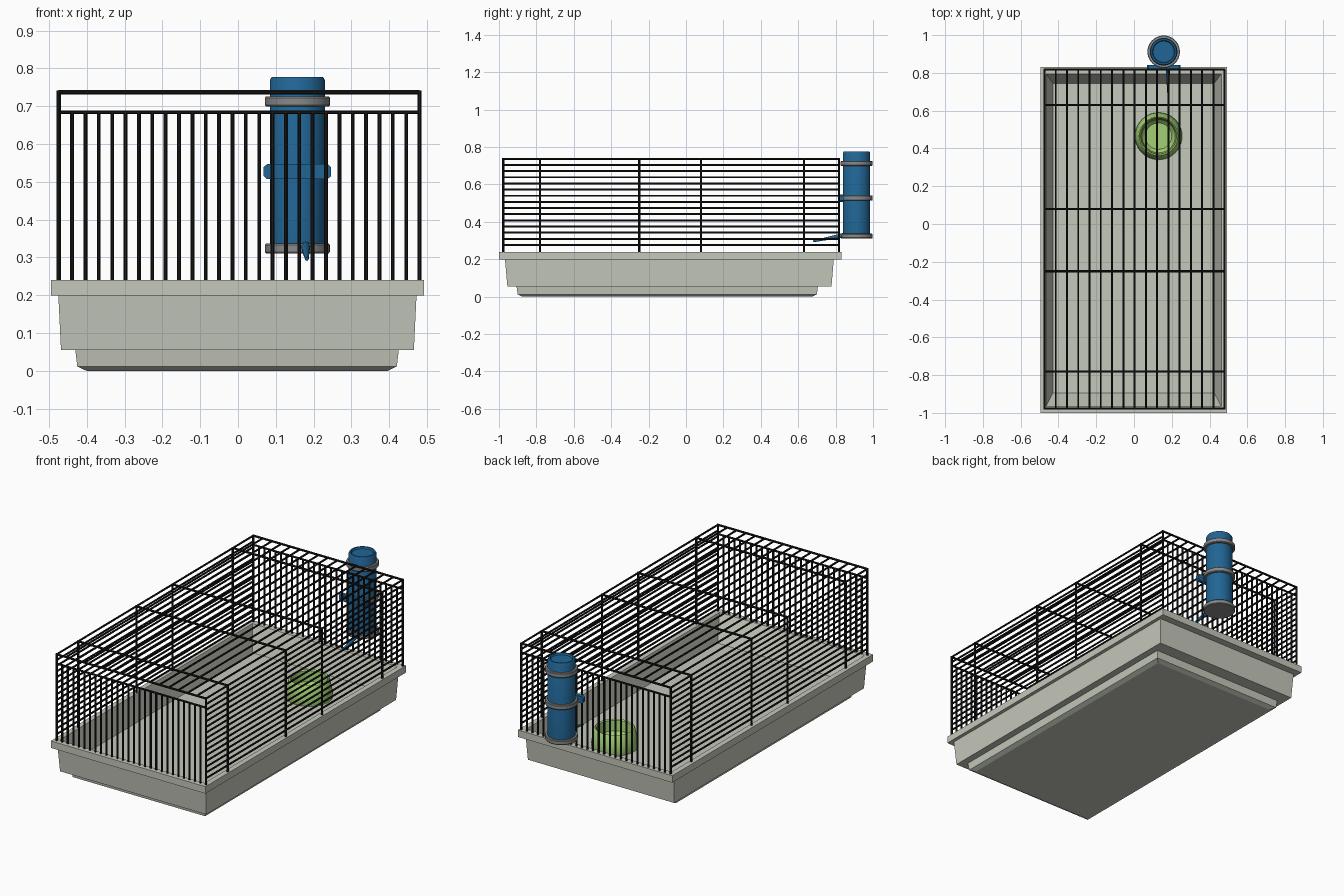
import bpy, bmesh, math
from mathutils import Vector

if "Cube" in bpy.data.objects:
    bpy.data.objects.remove(bpy.data.objects["Cube"])


def mat(name, col):
    m = bpy.data.materials.new(name)
    m.diffuse_color = (*col, 1)
    m.use_nodes = True
    m.node_tree.nodes["Principled BSDF"].inputs["Base Color"].default_value = m.diffuse_color
    return m


CREAM = mat("cream_plastic", (0.56, 0.58, 0.50))
BLACK = mat("black_wire", (0.01, 0.01, 0.01))
BLUE = mat("blue_plastic", (0.015, 0.13, 0.30))
GREY = mat("grey_plastic", (0.25, 0.25, 0.25))
GREEN = mat("green_plastic", (0.36, 0.62, 0.17))


def finish(name, bm, material, smooth=False):
    bmesh.ops.recalc_face_normals(bm, faces=bm.faces)
    me = bpy.data.meshes.new(name)
    bm.to_mesh(me)
    bm.free()
    ob = bpy.data.objects.new(name, me)
    bpy.context.collection.objects.link(ob)
    me.materials.append(material)
    if smooth:
        bpy.ops.object.select_all(action='DESELECT')
        ob.select_set(True)
        bpy.context.view_layer.objects.active = ob
        bpy.ops.object.shade_smooth_by_angle(angle=math.radians(35))
    return ob


def skin(bm, rings):
    """Bridge closed rings of points and cap both ends."""
    vs = [[bm.verts.new(p) for p in r] for r in rings]
    n = len(vs[0])
    for a, b in zip(vs, vs[1:]):
        for i in range(n):
            j = (i + 1) % n
            bm.faces.new((a[i], a[j], b[j], b[i]))
    bm.faces.new(vs[0])
    bm.faces.new(vs[-1])


def lathe(name, prof, cx, cy, material, n=40):
    bm = bmesh.new()
    skin(bm, [[(cx + r * math.cos(2 * math.pi * i / n),
                cy + r * math.sin(2 * math.pi * i / n), z) for i in range(n)]
              for r, z in prof])
    return finish(name, bm, material, True)


def rod(bm, a, b, r=0.0055, r2=None, n=8):
    """Round bar between two points."""
    a, b = Vector(a), Vector(b)
    d = b - a
    rot = d.to_track_quat('Z', 'Y')
    rings = []
    for p, rad in ((a, r), (b, r if r2 is None else r2)):
        rings.append([p + rot @ Vector((rad * math.cos(2 * math.pi * (i + .5) / n),
                                        rad * math.sin(2 * math.pi * (i + .5) / n), 0))
                      for i in range(n)])
    skin(bm, rings)


# Tray: stepped base, flanged rim, sloping inner walls and floor
levels = [
    (-0.40, 0.395, -0.875, 0.675, 0.0),
    (-0.425, 0.42, -0.90, 0.70, 0.012),
    (-0.43, 0.425, -0.906, 0.705, 0.055),
    (-0.468, 0.465, -0.955, 0.778, 0.055),
    (-0.475, 0.472, -0.968, 0.79, 0.20),
    (-0.495, 0.492, -1.0, 0.832, 0.20),
    (-0.495, 0.492, -1.0, 0.832, 0.24),
    (-0.465, 0.462, -0.965, 0.795, 0.24),
    (-0.43, 0.425, -0.895, 0.745, 0.10),
]
bm = bmesh.new()
skin(bm, [[(x0, y0, z), (x1, y0, z), (x1, y1, z), (x0, y1, z)]
          for x0, x1, y0, y1, z in levels])
finish("tray", bm, CREAM)

# Cage extents
X0, X1, Y0, Y1 = -0.474, 0.48, -0.977, 0.817
ZB, ZT, ZH = 0.235, 0.737, 0.684

# End panels: upright bars under a header rail
for name, y in (("front_bars", Y0), ("back_bars", Y1)):
    bm = bmesh.new()
    for i in range(28):
        x = X0 + (X1 - X0) * i / 27
        rod(bm, (x, y, ZB), (x, y, ZT if i in (0, 27) else ZH))
    rod(bm, (X0, y, ZH), (X1, y, ZH))
    finish(name, bm, BLACK, True)

# Side panels: long horizontal bars
for name, x in (("left_side_bars", X0), ("right_side_bars", X1)):
    bm = bmesh.new()
    for i in range(15):
        z = ZT - 0.0329 * i
        rod(bm, (x, Y0, z), (x, Y1, z))
    finish(name, bm, BLACK, True)

# Roof bars
bm = bmesh.new()
for i in range(1, 16):
    x = X0 + (X1 - X0) * i / 16
    rod(bm, (x, Y0, ZT), (x, Y1, ZT))
finish("roof_bars", bm, BLACK, True)

# Support hoops over the roof and down both sides
bm = bmesh.new()
for y in (Y0, -0.78, -0.25, 0.08, 0.63, Y1):
    rod(bm, (X0, y, ZT), (X1, y, ZT), 0.006)
    for x in (X0, X1):
        rod(bm, (x, y, ZB), (x, y, ZT + 0.004), 0.006)
finish("support_hoops", bm, BLACK, True)

# Food bowl with a wide foot
lathe("food_bowl", [(0.10, 0.10), (0.122, 0.103), (0.125, 0.115), (0.12, 0.15),
                    (0.108, 0.208), (0.102, 0.214), (0.095, 0.208),
                    (0.088, 0.15), (0.07, 0.13)], 0.13, 0.465, GREEN)

# Water bottle
BX, BY = 0.157, 0.912
lathe("bottle_body", [(0.073, 0.32), (0.073, 0.768), (0.068, 0.777),
                      (0.060, 0.777), (0.056, 0.768)], BX, BY, BLUE)
for name, z0, z1 in (("bottle_top_ring", 0.699, 0.726), ("bottle_middle_ring", 0.514, 0.541),
                     ("bottle_base_cap", 0.311, 0.337)):
    lathe(name, [(0.083, z0), (0.086, z0 + 0.004), (0.086, z1 - 0.004), (0.083, z1)],
          BX, BY, GREY)

# Clip plate that holds the bottle to the back bars
bm = bmesh.new()
outline = [(-0.089, 0.515), (-0.08, 0.507), (0.08, 0.507), (0.089, 0.515),
           (0.089, 0.539), (0.08, 0.547), (-0.08, 0.547), (-0.089, 0.539)]
skin(bm, [[(BX + x, y, z) for x, z in outline] for y in (0.822, 0.842)])
finish("bottle_clip", bm, BLUE)

# Drinking spout
bm = bmesh.new()
rod(bm, (0.178, 0.86, 0.332), (0.182, 0.68, 0.296), 0.013, 0.005, 16)
finish("drinking_spout", bm, BLUE, True)
